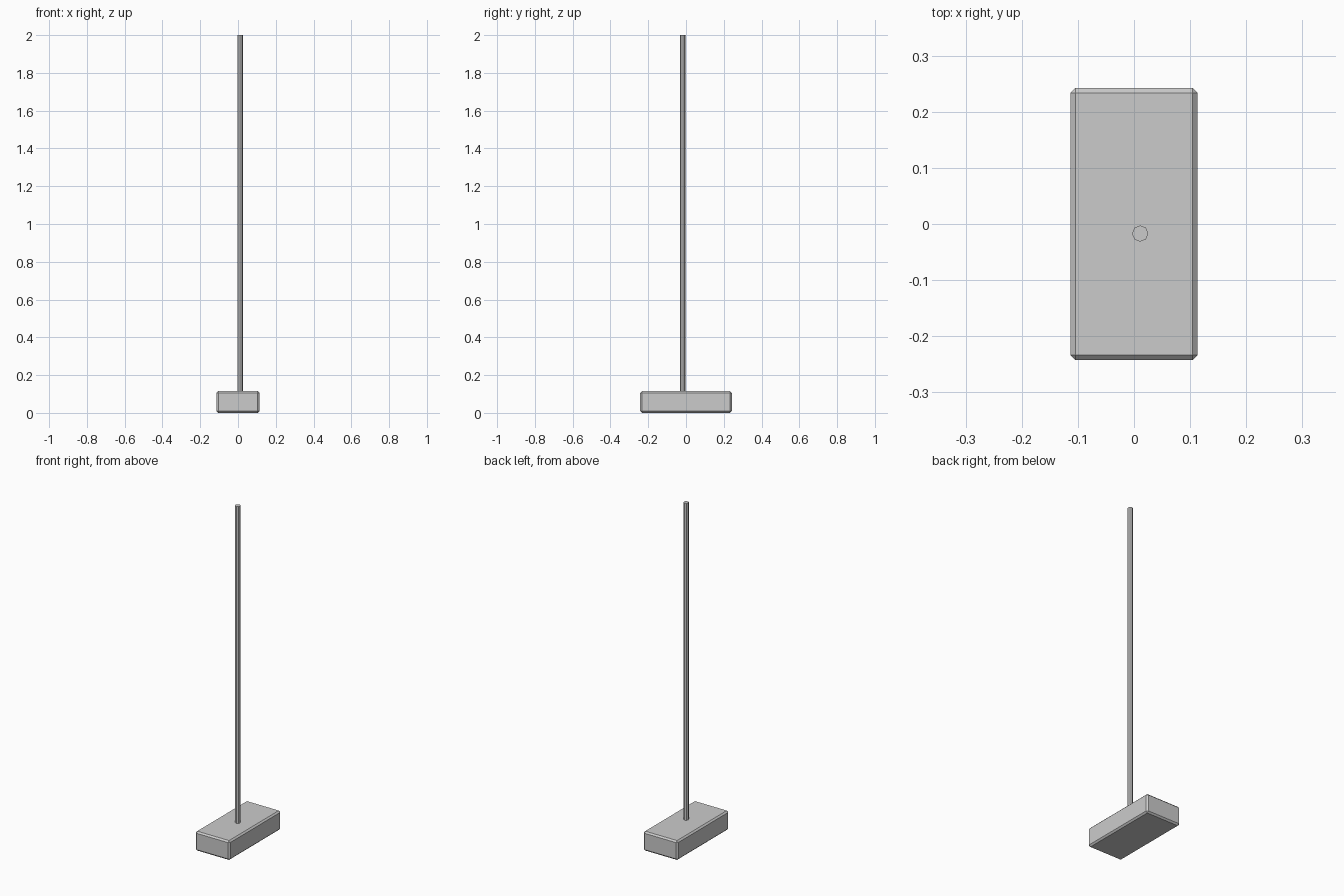
import bpy

if "Cube" in bpy.data.objects:
    bpy.data.objects.remove(bpy.data.objects["Cube"])

# Chamfered block base
W, D, H = 0.227, 0.485, 0.115
bpy.ops.mesh.primitive_cube_add(size=1, location=(0, 0, H / 2))
base = bpy.context.object
base.name = "base"
base.scale = (W, D, H)
bpy.ops.object.transform_apply(location=False, rotation=False, scale=True)
bevel = base.modifiers.new("chamfer", 'BEVEL')
bevel.width = 0.009
bevel.segments = 1

# Thin upright pole, slightly off centre, sunk a little into the base
bottom, top = 0.1, 2.0
bpy.ops.mesh.primitive_cylinder_add(vertices=8, radius=0.0145, depth=top - bottom,
                                    location=(0.011, -0.017, (top + bottom) / 2))
bpy.context.object.name = "pole"
